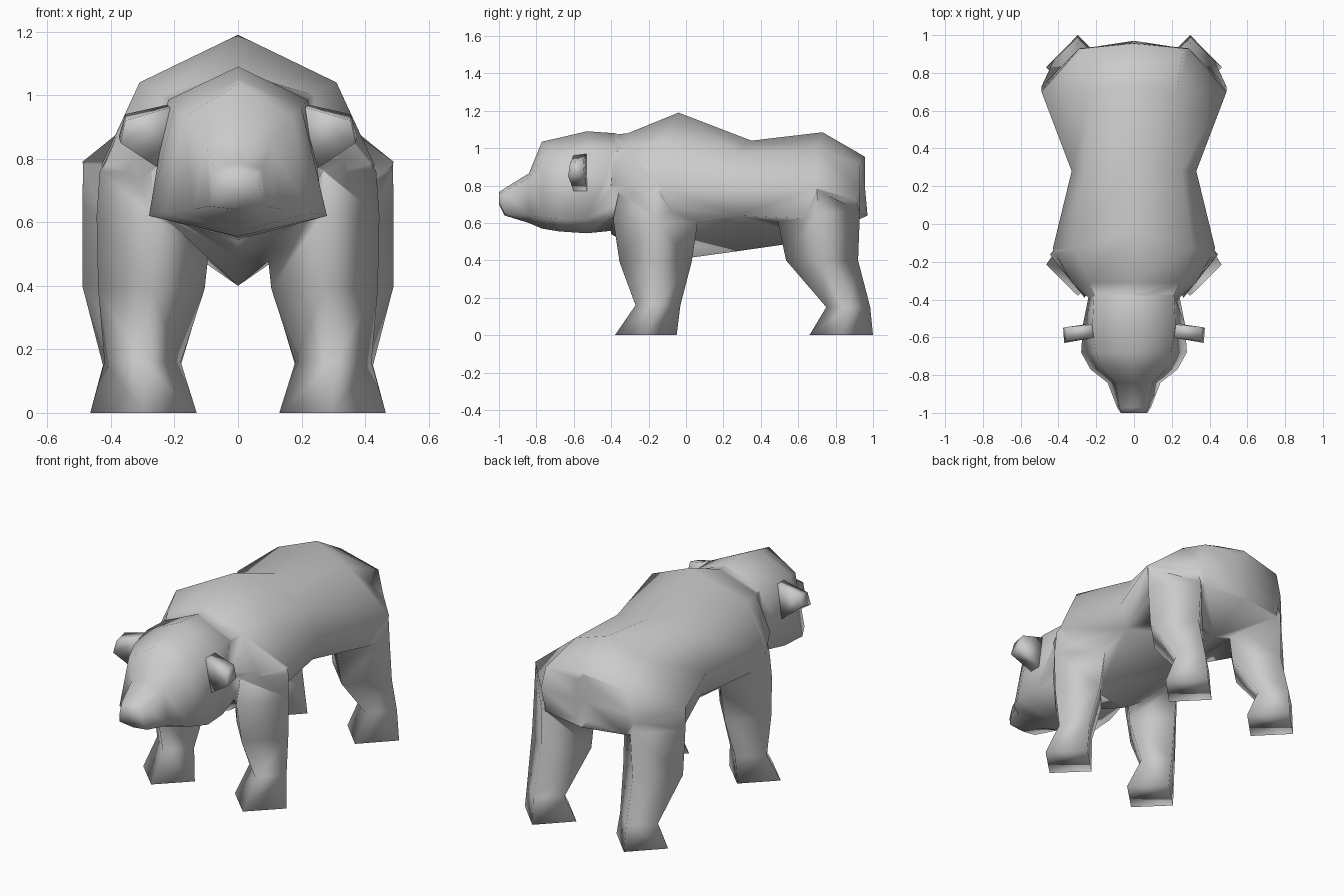
import bpy, bmesh
from mathutils import Vector

if "Cube" in bpy.data.objects:
    bpy.data.objects.remove(bpy.data.objects["Cube"])


def activate(ob):
    bpy.ops.object.select_all(action='DESELECT')
    ob.select_set(True)
    bpy.context.view_layer.objects.active = ob


def loft(name, rings, mirrored=False):
    """Skin a list of equal-length point rings and cap both ends."""
    bm = bmesh.new()
    vs = [[bm.verts.new(Vector(p)) for p in ring] for ring in rings]
    n = len(vs[0])
    for a, b in zip(vs, vs[1:]):
        for i in range(n):
            j = (i + 1) % n
            bm.faces.new((a[i], a[j], b[j], b[i]))
    bm.faces.new(vs[0])
    bm.faces.new(vs[-1])
    bmesh.ops.recalc_face_normals(bm, faces=bm.faces)
    me = bpy.data.meshes.new(name)
    bm.to_mesh(me)
    bm.free()
    ob = bpy.data.objects.new(name, me)
    bpy.context.collection.objects.link(ob)
    activate(ob)
    bpy.ops.object.shade_smooth()
    if mirrored:
        ob.modifiers.new("mirror", 'MIRROR')
        bpy.ops.object.modifier_apply(modifier="mirror")
    return ob


def section(y, top, sides, bottom, top_dy=0, bottom_dy=0):
    """Symmetric cross-section: top point, side points going down, bottom point."""
    right = [(x, y, z) for x, z in sides]
    left = [(-x, y, z) for x, z in reversed(sides)]
    return [(0, y + top_dy, top)] + right + [(0, y + bottom_dy, bottom)] + left


def diamond(z, x0, x1, y0, y1):
    """Four-sided leg section with corners on the x and y axes."""
    cx, cy = (x0 + x1) / 2, (y0 + y1) / 2
    return [(cx, y0, z), (x1, cy, z), (cx, y1, z), (x0, cy, z)]


# Body: neck, shoulder hump, waist, hips, rump
body = loft("body", [
    section(-0.40, 1.07, [(0.20, 0.97), (0.23, 0.80), (0.21, 0.63)], 0.54),
    section(-0.31, 1.08, [(0.24, 1.00), (0.33, 0.80), (0.29, 0.63)], 0.49),
    section(-0.13, 1.19, [(0.31, 1.04), (0.43, 0.78), (0.39, 0.67)], 0.40, 0.09, 0.05),
    section(0.28, 1.04, [(0.25, 0.97), (0.33, 0.79), (0.29, 0.64)], 0.45, 0.07),
    section(0.70, 1.085, [(0.23, 1.00), (0.49, 0.79), (0.45, 0.62)], 0.51, 0.03),
    section(0.93, 0.955, [(0.26, 0.91), (0.29, 0.78), (0.26, 0.65)], 0.64, 0.025, 0.04),
    section(0.957, 0.945, [(0.03, 0.91), (0.03, 0.79), (0.03, 0.68)], 0.645, 0, 0.013),
])

# Head: snout tip to the back of the skull, buried in the neck
head = loft("head", [
    section(-1.00, 0.765, [(0.06, 0.755), (0.07, 0.71)], 0.70),
    section(-0.97, 0.785, [(0.075, 0.77), (0.09, 0.65)], 0.64),
    section(-0.84, 0.865, [(0.10, 0.84), (0.14, 0.64)], 0.60),
    section(-0.77, 1.035, [(0.17, 0.93), (0.23, 0.63)], 0.57),
    section(-0.68, 1.055, [(0.20, 0.96), (0.28, 0.62)], 0.555),
    section(-0.53, 1.09, [(0.22, 0.985), (0.27, 0.62)], 0.545),
    section(-0.38, 1.08, [(0.212, 0.985), (0.24, 0.64)], 0.56),
    section(-0.28, 1.04, [(0.18, 0.95), (0.20, 0.66)], 0.58),
])

# Legs, tapering into the shoulders and hips
front_legs = loft("front_leg", [
    diamond(0.00, 0.13, 0.465, -0.38, -0.05),
    diamond(0.16, 0.18, 0.42, -0.27, -0.03),
    diamond(0.39, 0.105, 0.44, -0.355, 0.03),
    diamond(0.62, 0.08, 0.445, -0.39, 0.065),
    diamond(0.76, 0.10, 0.435, -0.36, 0.05),
    diamond(0.92, 0.14, 0.33, -0.25, 0.00),
], True)
hind_legs = loft("hind_leg", [
    diamond(0.00, 0.13, 0.465, 0.66, 1.00),
    diamond(0.15, 0.18, 0.425, 0.75, 0.985),
    diamond(0.40, 0.105, 0.49, 0.535, 0.92),
    diamond(0.66, 0.09, 0.49, 0.48, 0.93),
    diamond(0.79, 0.12, 0.487, 0.52, 0.88),
    diamond(0.90, 0.14, 0.33, 0.55, 0.80),
], True)

# Fuse head and legs into one continuous skin
activate(body)
for part in (head, front_legs, hind_legs):
    union = body.modifiers.new("union", 'BOOLEAN')
    union.operation = 'UNION'
    union.solver = 'EXACT'
    union.object = part
    bpy.ops.object.modifier_apply(modifier="union")
    bpy.data.objects.remove(part)
bpy.ops.object.shade_smooth()

# Ears: tapered blocks leaning outward
loft("ear", [
    [(0.20, -0.53, 0.975), (0.20, -0.60, 0.965), (0.25, -0.60, 0.77), (0.25, -0.53, 0.77)],
    [(0.355, -0.545, 0.94), (0.355, -0.62, 0.92), (0.37, -0.63, 0.85), (0.375, -0.55, 0.87)],
], True)
